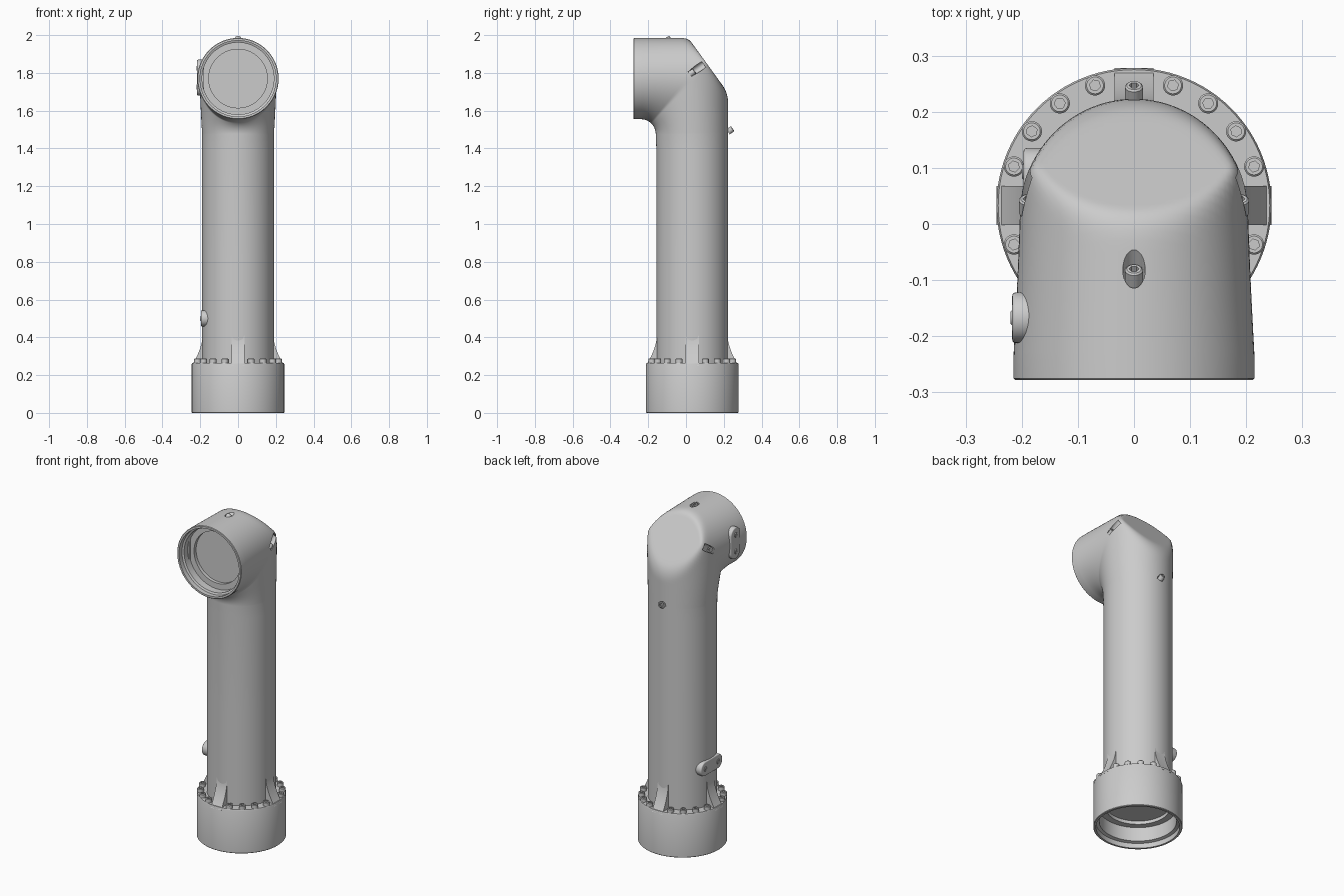
import bpy, bmesh
from math import sin, cos, pi, radians, tau
from mathutils import Matrix, Vector

if "Cube" in bpy.data.objects:
    bpy.data.objects.remove(bpy.data.objects["Cube"], do_unlink=True)

grey = bpy.data.materials.new("cast_grey")
grey.use_nodes = True
grey.diffuse_color = (0.6, 0.6, 0.6, 1)
grey.node_tree.nodes["Principled BSDF"].inputs["Base Color"].default_value = (0.6, 0.6, 0.6, 1)

AXIS_Y = 0.033                      # the column stands slightly behind the origin
COLUMN_R, HEAD_R = 0.19, 0.215
SLOPE = Vector((0, 0.81, 0.586)).normalized()   # normal of the sloped elbow face


def smooth(mesh, angle=35):
    mesh.shade_smooth()
    mesh.set_sharp_from_angle(angle=radians(angle))


def finish(name, bm, matrix=Matrix()):
    bmesh.ops.recalc_face_normals(bm, faces=bm.faces)
    mesh = bpy.data.meshes.new(name)
    bm.to_mesh(mesh)
    bm.free()
    mesh.transform(matrix)
    mesh.materials.append(grey)
    smooth(mesh)
    obj = bpy.data.objects.new(name, mesh)
    bpy.context.collection.objects.link(obj)
    return obj


def loft(name, rings, matrix=Matrix()):
    """Skin a list of equal point rings and cap both ends."""
    bm = bmesh.new()
    rows = [[bm.verts.new(p) for p in ring] for ring in rings]
    n = len(rows[0])
    for a, b in zip(rows, rows[1:]):
        for i in range(n):
            j = (i + 1) % n
            bm.faces.new((a[i], a[j], b[j], b[i]))
    bm.faces.new(rows[0])
    bm.faces.new(rows[-1])
    return finish(name, bm, matrix)


def circle(r, z, n, sides=0):
    """Ring of n points; with sides given it follows a regular polygon."""
    pts = []
    for i in range(n):
        t = tau * i / n
        k = r * cos(pi / sides) / cos(t % (tau / sides) - pi / sides) if sides else r
        pts.append((k * cos(t), k * sin(t), z))
    return pts


def prism(name, outline, depth, matrix, bevel=0):
    bm = bmesh.new()
    face = bm.faces.new([bm.verts.new((a, b, 0)) for a, b in outline])
    new = bmesh.ops.extrude_face_region(bm, geom=[face])["geom"]
    top = [v for v in new if isinstance(v, bmesh.types.BMVert)]
    bmesh.ops.translate(bm, verts=top, vec=(0, 0, depth))
    if bevel:
        rim = [e for e in bm.edges if all(v in top for v in e.verts)]
        bmesh.ops.bevel(bm, geom=rim, offset=bevel, segments=3, profile=0.5, affect='EDGES')
    return finish(name, bm, matrix)


def socket_screw(name, r, height, matrix):
    """Cap head with a hexagonal socket, standing on local z = 0."""
    return loft(name, [circle(r, 0, 24), circle(r, height - 0.003, 24),
                       circle(r - 0.003, height, 24), circle(r * 0.55, height, 24, 6),
                       circle(r * 0.55, height * 0.4, 24, 6)], matrix)


def facing(direction, origin):
    return Matrix.Translation(origin) @ direction.to_track_quat('Z', 'Y').to_matrix().to_4x4()


# Column, elbow and head: rings swing around a pivot inside the bend
SEG, STEPS = 96, 48
PIVOT_Y, PIVOT_Z, FILLET = -0.24, 1.475, 0.08
BACK, TOP, FRONT = AXIS_Y + COLUMN_R, 1.985, -0.278


def section(cy, cz, angle, length, width):
    pts = []
    for i in range(SEG):
        t = tau * i / SEG
        d = length * cos(t)
        pts.append(Vector((width * sin(t), cy + cos(angle) * d, cz + sin(angle) * d)))
    return pts


def flatten(p):
    """Press everything past the sloped plane onto it, with a soft edge."""
    soft = 0.035
    d = (p - Vector((0, 0.012, 1.985))).dot(SLOPE)
    h = max(soft - abs(d), 0) / soft
    return p + SLOPE * (min(d, 0) - h * h * soft / 4 - d)


rings = [section(AXIS_Y, z, 0, COLUMN_R, COLUMN_R) for z in (0.2, 0.8, 1.4)]
for s in range(STEPS + 1):
    f = s / STEPS
    a = f * pi / 2
    reach = min((BACK - PIVOT_Y) / max(cos(a), 1e-6), (TOP - PIVOT_Z) / max(sin(a), 1e-6))
    mid, half = (reach + FILLET) / 2, (reach - FILLET) / 2
    width = COLUMN_R + (HEAD_R - COLUMN_R) * f
    ring = section(PIVOT_Y + cos(a) * mid, PIVOT_Z + sin(a) * mid, a, half, width)
    rings.append([flatten(p) for p in ring])
head_z = TOP - HEAD_R
for r, y in ((0.215, FRONT + 0.003), (0.212, FRONT), (0.201, FRONT), (0.201, -0.25),
             (0.19, -0.245), (0.19, -0.2), (0.155, -0.2), (0.155, -0.18)):
    rings.append(section(y, head_z, pi / 2, r, r))
body = loft("column_and_elbow", rings)

# Sloping pockets and the four screws that sit in them
cutters = []
for name, tip in (("top", (0, -0.08, 1.985)), ("back", (0, 0.247, 1.505)),
                  ("left", (0.189, 0.045, 1.81)), ("right", (-0.189, 0.045, 1.81))):
    place = facing(SLOPE, Vector(tip) - SLOPE * 0.03)
    socket_screw(name + "_screw", 0.016, 0.03, place)
    cut = loft(name + "_pocket_cutter", [circle(0.02, 0, 32), circle(0.02, 0.09, 32)], place)
    cut.hide_render = True
    cutters.append(cut)
    mod = body.modifiers.new(name + "_pocket", 'BOOLEAN')
    mod.operation, mod.solver, mod.object = 'DIFFERENCE', 'EXACT', cut
graph = bpy.context.evaluated_depsgraph_get()
carved = bpy.data.meshes.new_from_object(body.evaluated_get(graph))
body.modifiers.clear()
body.data = carved
smooth(carved)
for cut in cutters:
    bpy.data.objects.remove(cut, do_unlink=True)

# Flanged base with a stepped bore underneath
base = Matrix.Translation((0, AXIS_Y, 0))
profile = [(0.18, 0.265), (0.242, 0.265), (0.245, 0.258), (0.245, 0.003), (0.242, 0),
           (0.23, 0), (0.23, 0.03), (0.212, 0.035), (0.212, 0.12), (0.175, 0.12), (0.175, 0.14)]
loft("flanged_base", [circle(r, z, SEG) for r, z in profile], base)

# Flange bolts, leaving every fifth place for a rib
for i in range(20):
    spin = base @ Matrix.Rotation(tau * i / 20, 4, 'Z')
    if i % 5:
        socket_screw("flange_bolt", 0.018, 0.024, spin @ Matrix.Translation((0.225, 0, 0.264)))
        continue
    curve = [(0.187 + 0.058 * (1 - k / 10) ** 1.7, 0.25 + 0.16 * k / 10) for k in range(11)]
    rib = [(0.16, 0.41), (0.16, 0.25)] + curve
    prism("base_rib", rib, 0.07,
          spin @ Matrix.Translation((0, 0.035, 0)) @ Matrix.Rotation(pi / 2, 4, 'X'))


# Rounded mounting pads on the right side, each with two small screws
def pad(name, y, z, x_in, x_out, length, width, upright):
    r, reach = width / 2, (length - width) / 2
    outline = []
    for i in range(34):
        t = pi * (i if i < 17 else i - 1) / 16 - pi / 2
        outline.append((r * cos(t) + (reach if i < 17 else -reach), r * sin(t)))
    frame = Matrix(((0, 0, -1, x_in), (-1, 0, 0, y), (0, 1, 0, z), (0, 0, 0, 1)))
    if upright:
        frame = frame @ Matrix.Rotation(pi / 2, 4, 'Z')
    prism(name, outline, x_in - x_out, frame, 0.006)
    for side in (-1, 1):
        socket_screw(name + "_screw", 0.014, 0.008,
                     frame @ Matrix.Translation((side * reach, 0, x_in - x_out - 0.005)))


pad("head_pad", -0.167, 1.775, -0.18, -0.217, 0.19, 0.09, True)
pad("column_pad", AXIS_Y, 0.5, -0.155, -0.197, 0.205, 0.085, False)
